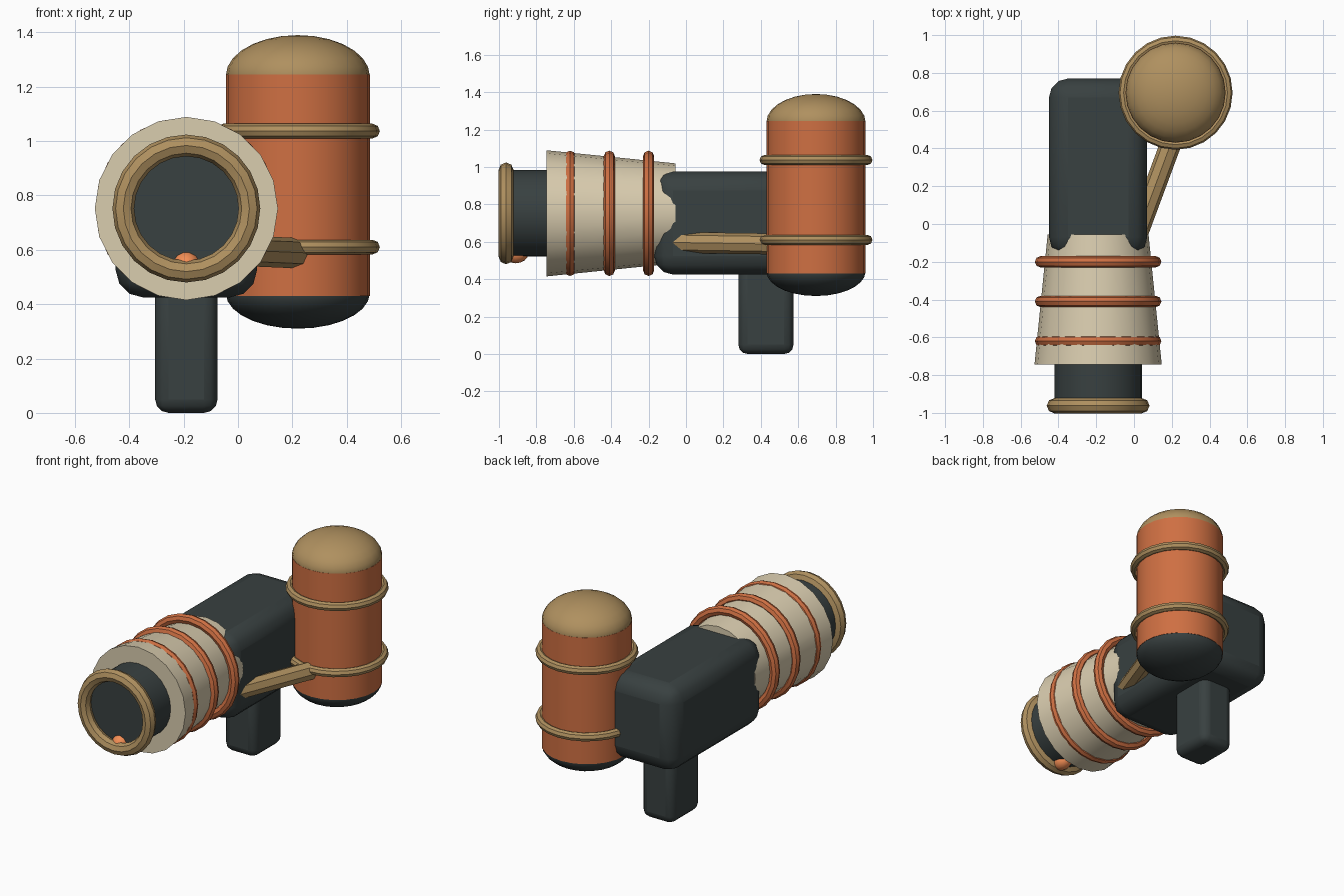
import bpy, math
from mathutils import Vector

if "Cube" in bpy.data.objects:
    bpy.data.objects.remove(bpy.data.objects["Cube"])


def material(name, rgb):
    m = bpy.data.materials.new(name)
    m.diffuse_color = (*rgb, 1)
    m.use_nodes = True
    m.node_tree.nodes["Principled BSDF"].inputs["Base Color"].default_value = m.diffuse_color
    return m


DARK = material("charcoal", (0.04, 0.052, 0.052))
ORANGE = material("copper", (0.62, 0.16, 0.055))
TAN = material("brass", (0.43, 0.28, 0.115))
CREAM = material("cream", (0.70, 0.61, 0.43))
GLOW = material("ember_orange", (0.9, 0.27, 0.09))


def finish(name, mat):
    ob = bpy.context.object
    ob.name = name
    ob.data.materials.append(mat)
    bpy.ops.object.shade_smooth_by_angle(angle=math.radians(40))
    return ob


def box(name, lo, hi, bevel, mat):
    lo, hi = Vector(lo), Vector(hi)
    bpy.ops.mesh.primitive_cube_add(size=1, location=(lo + hi) / 2)
    ob = bpy.context.object
    ob.scale = hi - lo
    bpy.ops.object.transform_apply(location=False, rotation=False, scale=True)
    mod = ob.modifiers.new("rounded", 'BEVEL')
    mod.width, mod.segments = bevel, 3
    return finish(name, mat)


def tube(name, a, b, r1, r2, sides, mat):
    a, b = Vector(a), Vector(b)
    bpy.ops.mesh.primitive_cone_add(vertices=sides, radius1=r1, radius2=r2,
                                    depth=(b - a).length, location=(a + b) / 2)
    bpy.context.object.rotation_euler = (b - a).to_track_quat('Z', 'Y').to_euler()
    return finish(name, mat)


def ring(name, loc, major, minor, mat, upright=False):
    rot = (math.pi / 2, 0, 0) if upright else (0, 0, 0)
    bpy.ops.mesh.primitive_torus_add(location=loc, rotation=rot, major_radius=major,
                                     minor_radius=minor, major_segments=24, minor_segments=8)
    return finish(name, mat)


def ellipsoid(name, loc, radii, mat, segs=24, rings=14):
    bpy.ops.mesh.primitive_uv_sphere_add(segments=segs, ring_count=rings, radius=1, location=loc)
    bpy.context.object.scale = radii
    bpy.ops.object.transform_apply(location=False, rotation=False, scale=True)
    return finish(name, mat)


# Body and grip
box("body", (-0.45, -0.17, 0.425), (0.07, 0.77, 0.975), 0.1, DARK)
box("grip", (-0.305, 0.28, 0.0), (-0.075, 0.575, 0.52), 0.05, DARK)

# Barrel along y: sleeve, bands, muzzle and ember
BX, BZ = -0.19, 0.752
tube("barrel_sleeve", (BX, -0.745, BZ), (BX, -0.055, BZ), 0.337, 0.267, 20, CREAM)
for i, y in enumerate((-0.62, -0.41, -0.20)):
    ring(f"sleeve_band_{i + 1}", (BX, y, BZ), 0.305, 0.03, ORANGE, True)
tube("muzzle", (BX, -0.935, BZ), (BX, -0.60, BZ), 0.232, 0.232, 24, DARK)
ring("muzzle_ring", (BX, -0.962, BZ), 0.232, 0.04, TAN, True)
ellipsoid("ember", (BX, -0.91, 0.54), (0.055, 0.068, 0.055), GLOW, 12, 8)

# Upright tank with domed ends and two hoops
TX, TY = 0.22, 0.695
tube("tank", (TX, TY, 0.43), (TX, TY, 1.245), 0.265, 0.265, 24, ORANGE)
ellipsoid("tank_top_cap", (TX, TY, 1.24), (0.265, 0.265, 0.15), TAN)
ellipsoid("tank_bottom_cap", (TX, TY, 0.44), (0.265, 0.265, 0.13), DARK)
for i, z in enumerate((0.61, 1.037)):
    ring(f"tank_hoop_{i + 1}", (TX, TY, z), 0.275, 0.027, TAN)

# Feed pipe from the body to the tank
tube("feed_pipe", (0.0, -0.10, 0.597), (0.215, 0.48, 0.588), 0.056, 0.056, 8, TAN)
